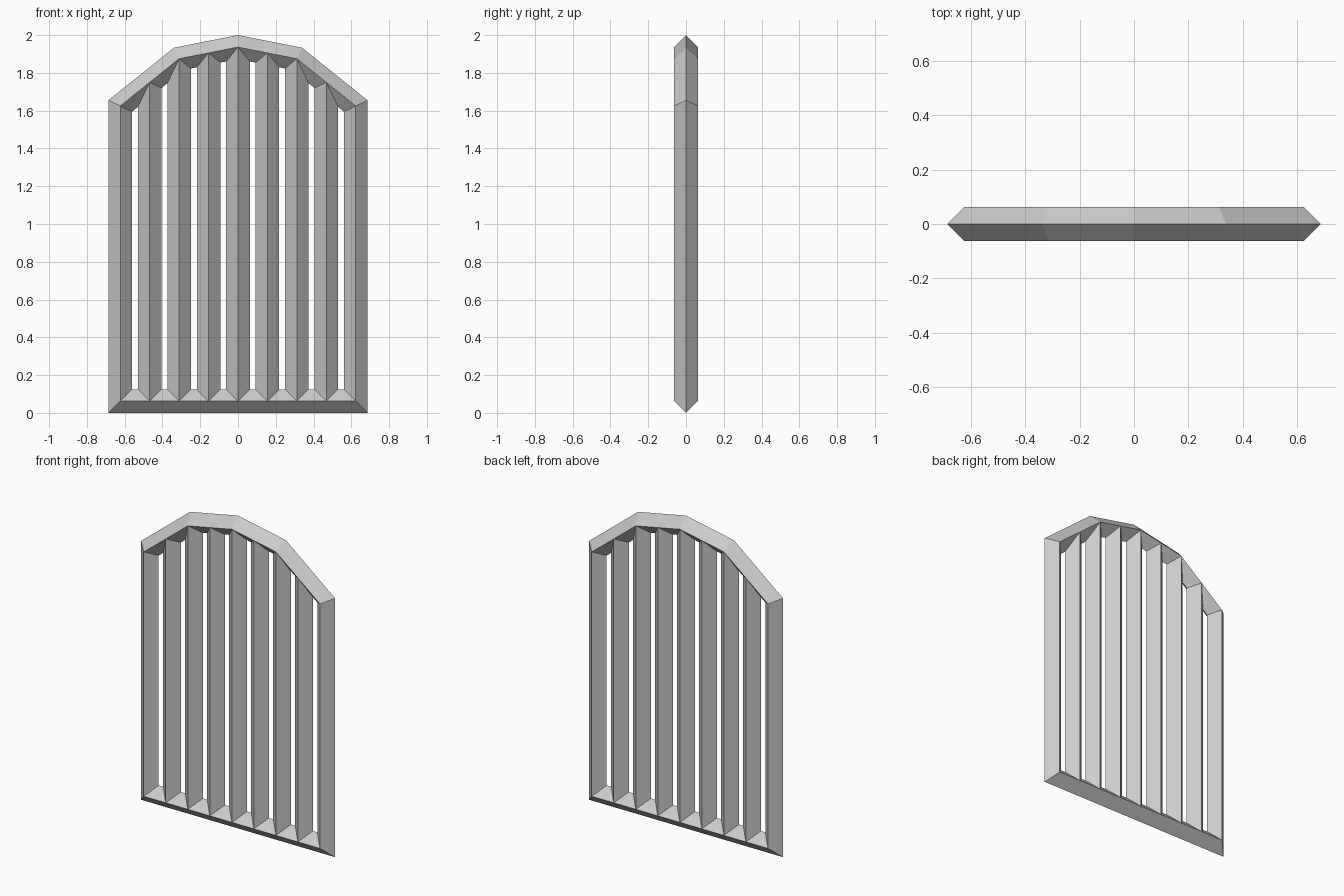
import bpy, bmesh
from mathutils import Vector

if "Cube" in bpy.data.objects:
    bpy.data.objects.remove(bpy.data.objects["Cube"])

R = 0.0625          # half width of the diamond section
SPACING = 0.1558    # distance between bar centres

# Centre line of the arched frame, right half, then mirrored
half = [(4 * SPACING, R), (4 * SPACING, 1.625), (2 * SPACING, 1.875)]
apex = (0, 1.9365)
path = [Vector(p) for p in half + [apex] + [(-x, z) for x, z in reversed(half)]]
arch = half[1:] + [apex]


def arch_z(x):
    """Height of the arch centre line at x."""
    x = abs(x)
    for (x1, z1), (x0, z0) in zip(arch, arch[1:]):
        if x >= x0:
            return z0 + (z1 - z0) * (x - x0) / (x1 - x0)


def make_object(name, rings, closed):
    """Join rings of vertices into a solid with flat faces."""
    bm = bmesh.new()
    loops = [[bm.verts.new(co) for co in ring] for ring in rings]
    pairs = list(zip(loops, loops[1:]))
    if closed:
        pairs.append((loops[-1], loops[0]))
    else:
        for loop in (loops[0], loops[-1]):
            bm.faces.new((loop[0], loop[1], loop[3]))
            bm.faces.new((loop[1], loop[2], loop[3]))
    for a, b in pairs:
        for i in range(4):
            j = (i + 1) % 4
            bm.faces.new((a[i], a[j], b[j], b[i]))
    bmesh.ops.recalc_face_normals(bm, faces=bm.faces)
    mesh = bpy.data.meshes.new(name)
    bm.to_mesh(mesh)
    bm.free()
    bpy.context.collection.objects.link(bpy.data.objects.new(name, mesh))


# Outer frame: diamond section mitred around the closed path
rings = []
for i, p in enumerate(path):
    d0 = (p - path[i - 1]).normalized()
    d1 = (path[(i + 1) % len(path)] - p).normalized()
    n0, n1 = Vector((d0.y, -d0.x)), Vector((d1.y, -d1.x))
    m = (n0 + n1) * R / (1 + n0.dot(n1))
    rings.append([(p.x + m.x, 0, p.y + m.y), (p.x, -R, p.y),
                  (p.x - m.x, 0, p.y - m.y), (p.x, R, p.y)])
make_object("arched_frame", rings, True)

# Vertical bars: diamond section, tops following the arch
for k in range(-3, 4):
    x = k * SPACING
    section = [(x + R, 0), (x, -R), (x - R, 0), (x, R)]
    make_object(f"vertical_bar_{k + 4}",
                [[(a, b, R) for a, b in section],
                 [(a, b, arch_z(a)) for a, b in section]], False)
